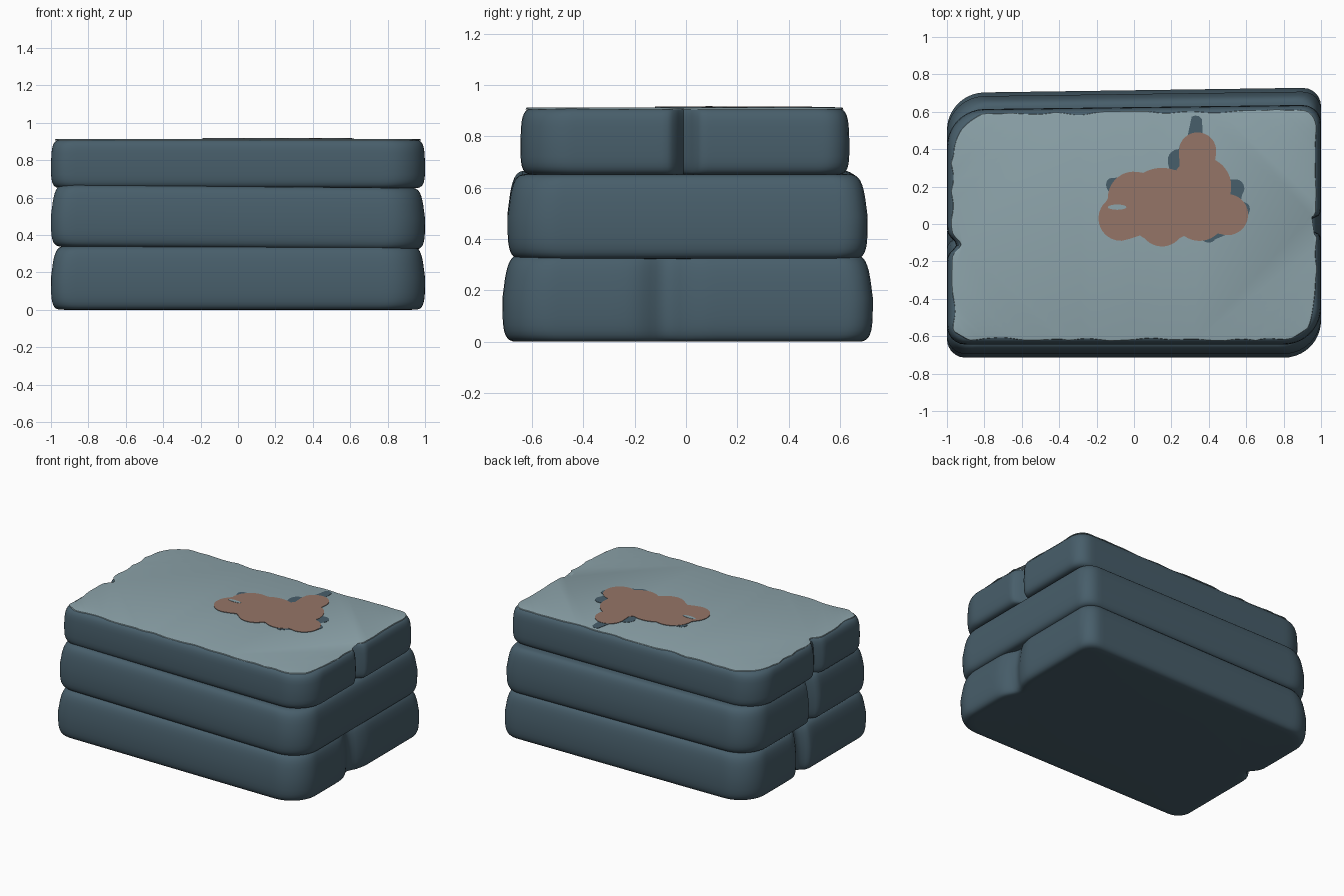
import bpy, bmesh
from math import sin, cos, tau, pi, exp, sqrt
from mathutils import Vector, noise

cube = bpy.data.objects.get("Cube")
if cube:
    bpy.data.objects.remove(cube, do_unlink=True)


def material(name, red, green, blue):
    mat = bpy.data.materials.new(name)
    mat.use_nodes = True
    colour = (red, green, blue, 1)
    mat.diffuse_color = colour
    mat.node_tree.nodes["Principled BSDF"].inputs["Base Color"].default_value = colour
    return mat


dark = material("dark slate", 0.064, 0.112, 0.145)
pale = material("pale slate", 0.27, 0.375, 0.41)
brown = material("dull brown", 0.3, 0.178, 0.135)


def clamp(value, limit):
    return max(-limit, min(limit, value))


def slab_outline(half_x, half_y, shift_y, pinches, ragged=0.0, samples=60):
    """Rounded rectangle with worn corners, slightly wavy sides and pinched ends."""
    corners = [Vector((x * half_x, y * half_y)) for x, y in ((-1, -1), (1, -1), (1, 1), (-1, 1))]
    loop = []
    for index, start in enumerate(corners):
        end = corners[(index + 1) % len(corners)]
        for step in range(samples):
            point = start.lerp(end, step / samples)
            # Two opposite corners are worn rounder than the others
            radius = 0.2 if point.x * point.y < 0 else 0.1
            core = Vector((clamp(point.x, half_x - radius), clamp(point.y, half_y - radius)))
            point = core + radius * (point - core).normalized()
            for side, centre, depth, width in pinches:
                if point.x * side > 0:
                    point.x -= side * depth * exp(-((point.y - centre) / width) ** 2)
            if point.y > 0:
                point.y += 0.02 * point.x * half_y
            wobble = noise.noise(Vector((point.x * 5, point.y * 5, half_y)))
            point *= 1 - ragged * abs(wobble)
            loop.append(point + Vector((0, shift_y)))
    return loop


def blob_outline(discs, samples=150):
    """Outer edge of overlapping discs, found along rays from a shared centre."""
    centre = Vector((0.28, 0.12))
    loop = []
    for step in range(samples):
        angle = tau * step / samples
        ray = Vector((cos(angle), sin(angle)))
        reach = 0
        for x, y, radius in discs:
            offset = Vector((x, y)) - centre
            miss = ray.cross(offset)
            if abs(miss) < radius:
                reach = max(reach, ray.dot(offset) + sqrt(radius ** 2 - miss ** 2))
        loop.append(centre + ray * reach)
    return loop


def pillow_rings(low, high, lean, edge=0.07, steps=16):
    """Rounded side profile that leans inwards towards the top."""
    rings = []
    for step in range(steps + 1):
        angle = pi * (step / steps - 0.5)
        rise = sqrt(abs(sin(angle))) * (1 if angle > 0 else -1)
        inset = edge * (1 - sqrt(max(cos(angle), 0))) + lean * max(rise, 0)
        rings.append((inset, (low + high + rise * (high - low)) / 2))
    return rings


def loft(name, loop, rings, mat, tilt=0.0):
    """Stack copies of an outline, each with its own inset and height."""
    bm = bmesh.new()
    rows = [[bm.verts.new((p.x * (1 - inset), p.y * (1 - inset / 0.7), z - tilt * p.x))
             for p in loop] for inset, z in rings]
    for lower, upper in zip(rows, rows[1:]):
        for i in range(len(loop)):
            bm.faces.new((lower[i - 1], lower[i], upper[i], upper[i - 1]))
    caps = [bm.faces.new(rows[0][::-1]), bm.faces.new(rows[-1])]
    bmesh.ops.triangulate(bm, faces=caps)
    bmesh.ops.recalc_face_normals(bm, faces=bm.faces)
    mesh = bpy.data.meshes.new(name)
    bm.to_mesh(mesh)
    bm.free()
    mesh.materials.append(mat)
    part = bpy.data.objects.new(name, mesh)
    bpy.context.collection.objects.link(part)
    bpy.ops.object.select_all(action="DESELECT")
    part.select_set(True)
    bpy.context.view_layer.objects.active = part
    bpy.ops.object.shade_smooth_by_angle(angle=0.7)


# Three stacked slabs; each pinch is (side, centre, depth, width)
bottom_pinches = [(-1, 0.08, 0.06, 0.06), (1, -0.08, 0.05, 0.08)]
middle_pinches = [(-1, -0.05, 0.06, 0.04)]
top_pinches = [(1, 0.0, 0.09, 0.03), (-1, -0.1, 0.05, 0.04)]

loft("bottom_slab", slab_outline(1, 0.715, 0, bottom_pinches), pillow_rings(0, 0.34, 0.02), dark)
loft("middle_slab", slab_outline(1, 0.695, 0, middle_pinches), pillow_rings(0.33, 0.66, 0.02),
     dark, tilt=0.008)
loft("top_slab", slab_outline(1, 0.635, -0.01, top_pinches), pillow_rings(0.65, 0.91, 0.005), dark)

# Pale worn surface with a ragged edge
loft("worn_top", slab_outline(0.98, 0.615, -0.01, top_pinches, ragged=0.04),
     [(0, 0.905), (0.002, 0.911), (0.012, 0.913)], pale)

# Stain: dark fringe below, brown patch above, small pale gap on top
patch = [(-0.07, 0.03, 0.12), (0, 0.14, 0.14), (0.15, 0.1, 0.2), (0.15, 0, 0.12),
         (0.35, 0.05, 0.14), (0.5, 0.05, 0.11), (0.36, 0.2, 0.16), (0.34, 0.39, 0.1)]
fringe = patch + [(0.24, 0.34, 0.06), (0.33, 0.54, 0.04), (0.54, 0.19, 0.05),
                  (0.58, 0.08, 0.04), (0.4, -0.06, 0.04), (-0.11, 0.21, 0.04)]
gap = [Vector((0.05 * cos(tau * i / 16) - 0.09, 0.014 * sin(tau * i / 16) + 0.09))
       for i in range(16)]
for name, loop, height, mat in (("stain_fringe", blob_outline(fringe), 0.915, dark),
                                ("stain_patch", blob_outline(patch), 0.917, brown),
                                ("stain_gap", gap, 0.919, pale)):
    loft(name, loop, [(0, height - 0.003), (0, height)], mat)
